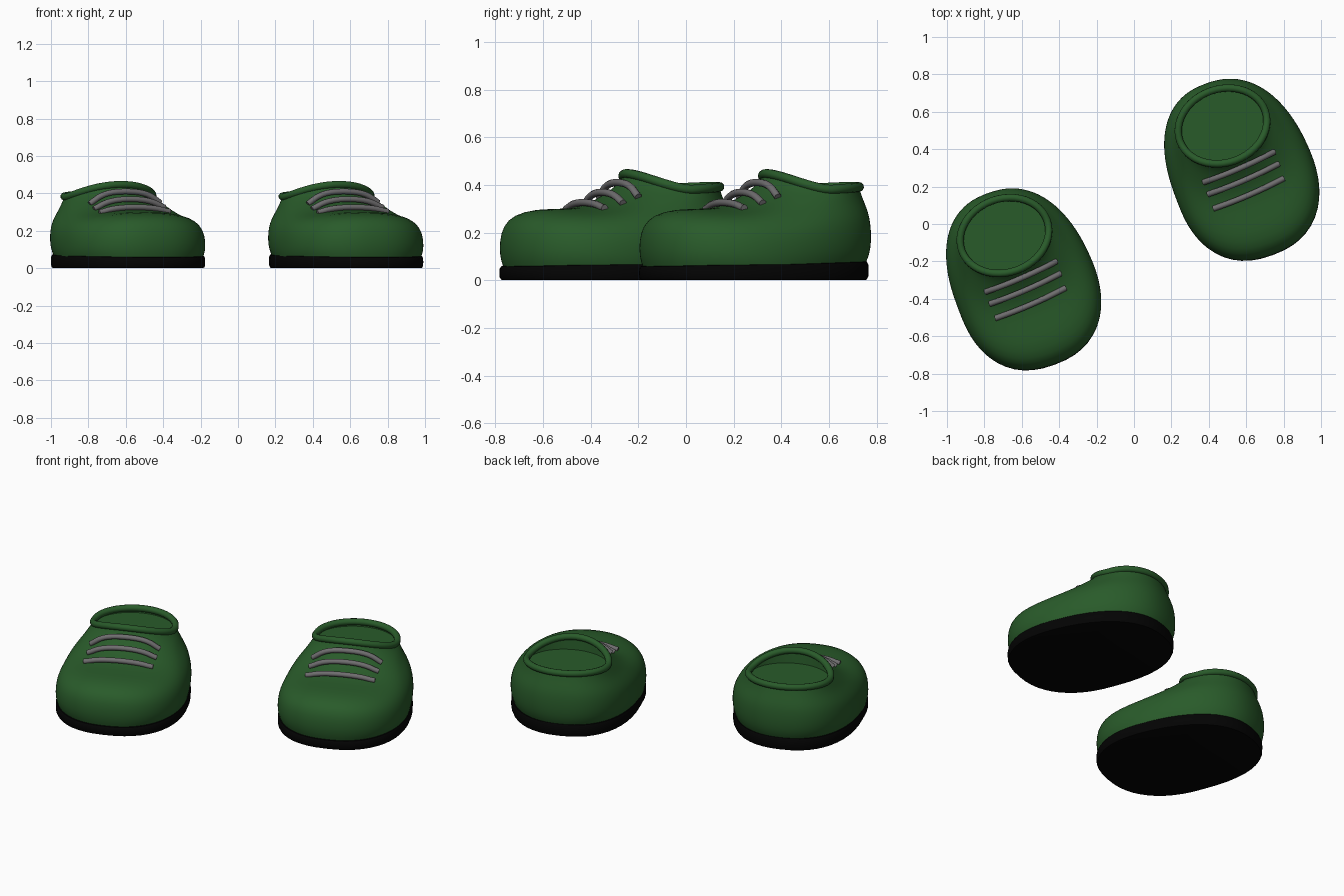
import bpy, bmesh, math
from mathutils import Vector, Matrix
from mathutils.bvhtree import BVHTree

cube = bpy.data.objects.get("Cube")
if cube:
    bpy.data.objects.remove(cube)

N = 48  # points around each ring
ANGLES = [2 * math.pi * i / N for i in range(N)]


def material(name, color):
    m = bpy.data.materials.new(name)
    m.use_nodes = True
    m.diffuse_color = (*color, 1)
    bsdf = m.node_tree.nodes["Principled BSDF"]
    bsdf.inputs["Base Color"].default_value = (*color, 1)
    bsdf.inputs["Roughness"].default_value = 0.7
    return m


GREEN = material("green leather", (0.022, 0.104, 0.023))
BLACK = material("black rubber", (0.001, 0.001, 0.001))
GREY = material("grey lace", (0.16, 0.155, 0.16))


def spow(x, p):
    return math.copysign(abs(x) ** p, x)


def outline(t):
    """Footprint of the shoe; angle 0 is the toe, pi the heel."""
    c, s = spow(math.cos(t), 0.86), spow(math.sin(t), 0.86)
    shift = -0.009 - 0.022 * max(0, -c)
    return Vector((0.382 * s + shift, -0.05 - (0.436 if c > 0 else 0.55) * c))


def collar(t):
    """Centre line of the rolled edge round the opening."""
    return Vector((-0.024 + 0.242 * math.sin(t), 0.255 - 0.197 * math.cos(t)))


def blend(t, front, side, back):
    c = math.cos(t)
    f, b = max(0, c) ** 1.6, max(0, -c) ** 1.0
    return front * f + back * b + side * (1 - f - b)


# Wall profiles from sole to collar: (0 at collar .. 1 at outline, height)
FRONT = [(.97, .05), (1, .10), (1, .17), (.97, .235), (.89, .277), (.73, .30),
         (.50, .299), (.34, .309), (.22, .337), (.10, .378), (.04, .41), (0, .447)]
SIDE = [(.94, .055), (1, .09), (1, .135), (.97, .172), (.90, .207), (.79, .235),
        (.64, .264), (.48, .29), (.33, .316), (.18, .345), (.07, .365), (0, .38)]
BACK = [(.5, .07), (.87, .11), (1, .16), (1, .205), (.93, .245), (.8, .278),
        (.62, .305), (.45, .327), (.3, .346), (.15, .366), (.05, .38), (0, .393)]


def wall_point(t, row):
    prof = [Vector(p[row]) for p in (FRONT, SIDE, BACK)]
    r, z = blend(t, *prof)
    p = collar(t).lerp(outline(t), r)
    return Vector((p.x, p.y, z))


def loft(rings, cap_start=False, cap_end=False):
    bm = bmesh.new()
    loops = [[bm.verts.new(p) for p in ring] for ring in rings]
    for a, b in zip(loops, loops[1:]):
        for i in range(len(a)):
            j = (i + 1) % len(a)
            bm.faces.new((a[i], a[j], b[j], b[i]))
    if cap_start:
        bm.faces.new(loops[0])
    if cap_end:
        bm.faces.new(loops[-1])
    bmesh.ops.recalc_face_normals(bm, faces=bm.faces)
    return bm


def to_mesh(bm, name, mat):
    me = bpy.data.meshes.new(name)
    bm.to_mesh(me)
    me.materials.append(mat)
    me.shade_smooth()
    return me


def tube(points, radius, name, mat, cyclic=False):
    cu = bpy.data.curves.new(name, 'CURVE')
    cu.dimensions = '3D'
    cu.bevel_depth, cu.bevel_resolution = radius, 3
    cu.use_fill_caps = True
    sp = cu.splines.new('POLY')
    sp.points.add(len(points) - 1)
    for q, p in zip(sp.points, points):
        q.co = (*p, 1)
    sp.use_cyclic_u = cyclic
    tmp = bpy.data.objects.new(name, cu)
    bpy.context.collection.objects.link(tmp)
    dg = bpy.context.evaluated_depsgraph_get()
    me = bpy.data.meshes.new_from_object(tmp.evaluated_get(dg))
    bpy.data.objects.remove(tmp)
    me.materials.clear()
    me.materials.append(mat)
    me.shade_smooth()
    return me


# Upper: outer wall from sole to collar
rings = [[wall_point(t, k) for t in ANGLES] for k in range(len(FRONT))]
upper_bm = loft(rings)
surface = BVHTree.FromBMesh(upper_bm)
parts = {"upper": to_mesh(upper_bm, "upper", GREEN)}

# Lining: wall inside the collar down to a flat insole
top = rings[-1]
insole = [Vector((*(collar(t) * 0.97 + Vector((-0.001, 0.008))), 0.366)) for t in ANGLES]
lining_bm = loft([top, insole], cap_end=True)
bmesh.ops.reverse_faces(lining_bm, faces=lining_bm.faces)
parts["lining"] = to_mesh(lining_bm, "lining", GREEN)
parts["collar_roll"] = tube(top, 0.02, "collar_roll", GREEN, True)


# Sole: rounded slab, a little thicker and tucked in at the heel
def sole_ring(scale, height):
    ring = []
    for t in ANGLES:
        p = outline(t) * scale * blend(t, 1.0, 0.995, 0.975)
        ring.append(Vector((p.x, p.y, height * blend(t, 0.06, 0.068, 0.082))))
    return ring


SOLE = [(.965, 0), (.985, .04), (.998, .2), (1, .5), (.998, .8), (.985, .96), (.95, 1)]
parts["sole"] = to_mesh(loft([sole_ring(*s) for s in SOLE], True, True), "sole", BLACK)


# Laces: arches resting on the upper at both ends
def drop(u, y):
    return surface.ray_cast(Vector((u, y, 1)), Vector((0, 0, -1)))[0].z


for n, (v, mid_z) in enumerate([(-0.132, .326), (-0.05, .369), (0.018, .41)]):
    pts = []
    for i in range(17):
        s = i / 8 - 1
        u, y = -0.016 + 0.205 * s, v - 0.008 * (1 - s * s) + 0.012 * s
        ground = drop(u, y)
        arch = mid_z - (mid_z - ground) * s * s
        pts.append(Vector((u, y, max(arch, ground + 0.006))))
    parts[f"lace_{n + 1}"] = tube(pts, 0.0155, f"lace_{n + 1}", GREY)

# Two identical shoes, both turned the same way
for side, sign in (("right", -1), ("left", 1)):
    for name, me in parts.items():
        ob = bpy.data.objects.new(f"{side}_{name}", me)
        bpy.context.collection.objects.link(ob)
        ob.matrix_world = (Matrix.Translation((0.583 * sign, 0.293 * sign, 0))
                           @ Matrix.Rotation(math.radians(20), 4, 'Z'))
        if name == "upper":
            smooth = ob.modifiers.new("smooth", 'SUBSURF')
            smooth.levels = smooth.render_levels = 1
        if name in ("sole", "lining"):
            bpy.ops.object.select_all(action='DESELECT')
            ob.select_set(True)
            bpy.context.view_layer.objects.active = ob
            bpy.ops.object.shade_smooth_by_angle(angle=math.radians(40))
